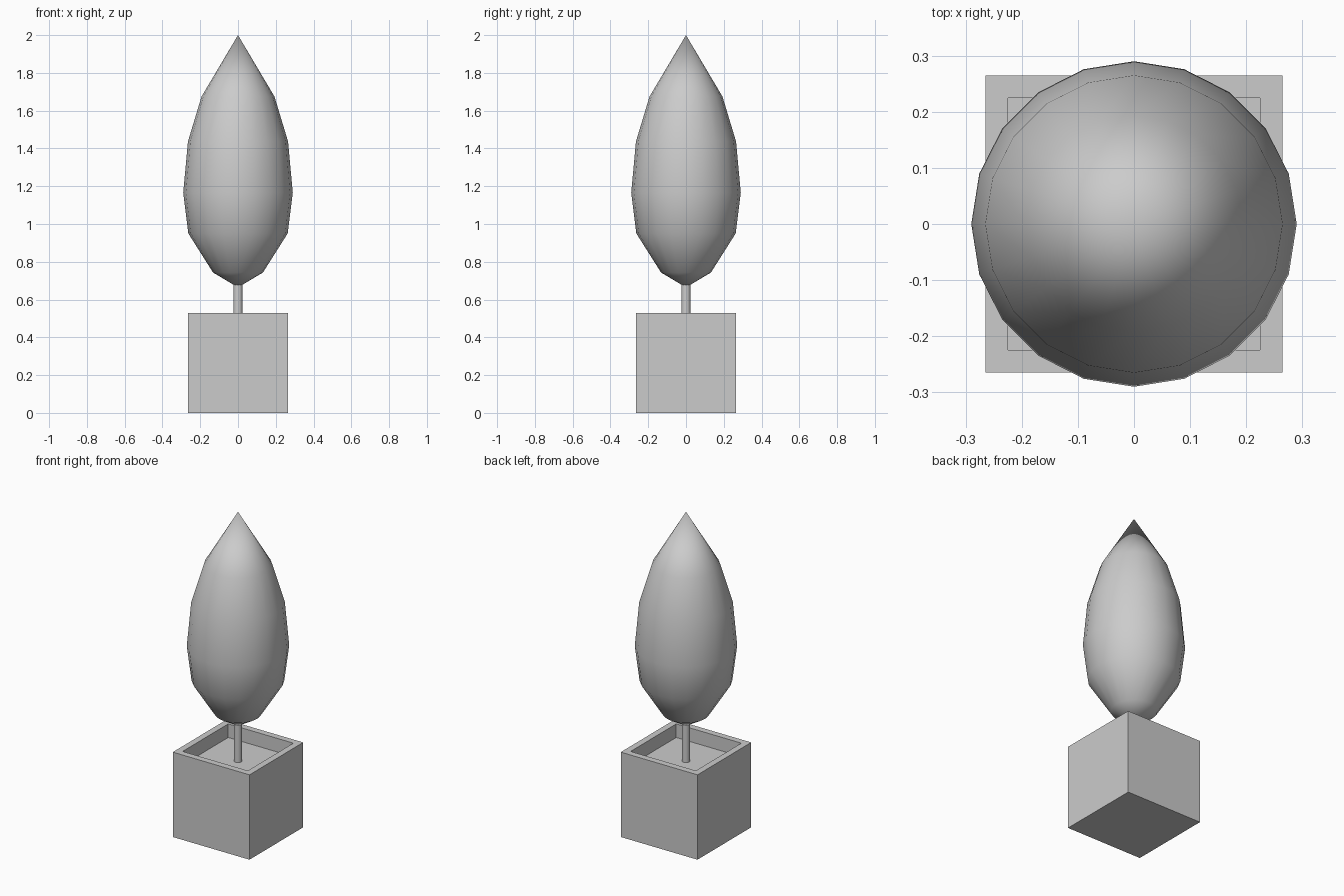
import bpy, bmesh, math

if "Cube" in bpy.data.objects:
    bpy.data.objects.remove(bpy.data.objects["Cube"])


def make_object(name, bm, smooth_angle=None):
    bmesh.ops.recalc_face_normals(bm, faces=bm.faces)
    mesh = bpy.data.meshes.new(name)
    bm.to_mesh(mesh)
    bm.free()
    obj = bpy.data.objects.new(name, mesh)
    bpy.context.collection.objects.link(obj)
    if smooth_angle:
        bpy.ops.object.select_all(action='DESELECT')
        obj.select_set(True)
        bpy.context.view_layer.objects.active = obj
        bpy.ops.object.shade_smooth_by_angle(angle=math.radians(smooth_angle))
    return obj


def lathe(name, profile, sides, smooth_angle):
    """Turn an (r, z) profile around the z axis."""
    bm = bmesh.new()
    pts = [bm.verts.new((r, 0, z)) for r, z in profile]
    edges = [bm.edges.new(p) for p in zip(pts, pts[1:])]
    bmesh.ops.spin(bm, geom=pts + edges, cent=(0, 0, 0), axis=(0, 0, 1),
                   angle=math.tau, steps=sides, use_merge=True)
    bmesh.ops.remove_doubles(bm, verts=bm.verts, dist=1e-4)
    return make_object(name, bm, smooth_angle)


# Square planter: a box with a rim
half, height, inner, soil_z = 0.265, 0.53, 0.225, 0.445
bm = bmesh.new()


def square(h, z):
    return [bm.verts.new((x * h, y * h, z))
            for x, y in ((-1, -1), (1, -1), (1, 1), (-1, 1))]


rings = [square(half, 0), square(half, height),
         square(inner, height), square(inner, soil_z)]
for a, b in zip(rings, rings[1:]):
    for i in range(4):
        j = (i + 1) % 4
        bm.faces.new((a[i], a[j], b[j], b[i]))
# Base underneath and soil surface inside
bm.faces.new(rings[0][::-1])
bm.faces.new(rings[-1])
make_object("planter", bm)

# Thin trunk from the soil into the foliage
lathe("trunk", [(0, soil_z), (0.024, soil_z), (0.024, 0.70), (0, 0.70)], 16, 40)

# Tapered foliage
lathe("foliage", [(0, 0.664), (0.132, 0.743), (0.263, 0.95), (0.29, 1.165),
                  (0.265, 1.437), (0.193, 1.675), (0, 2.0)], 20, 29)
